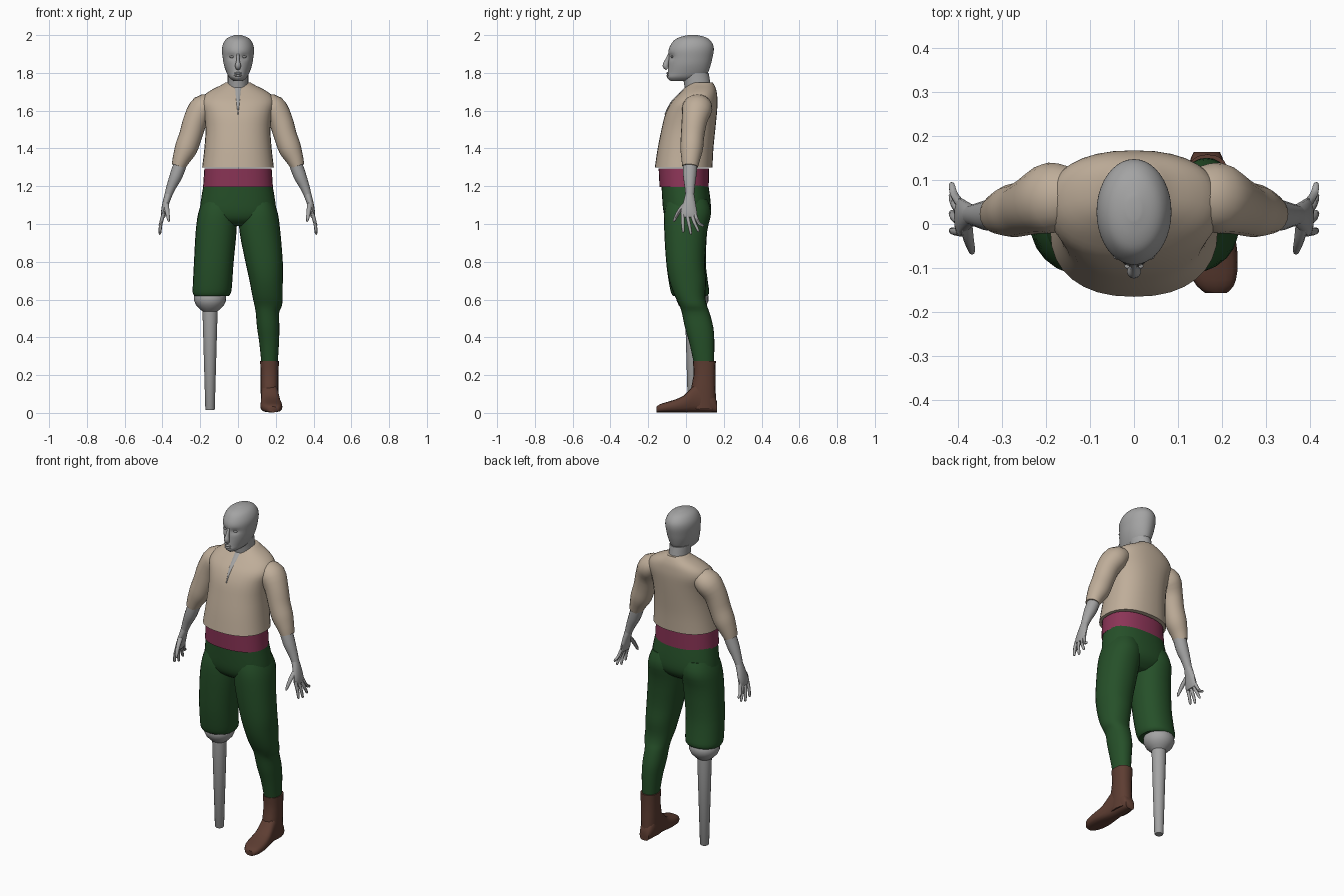
import bpy, bmesh, math
from mathutils import Vector

if "Cube" in bpy.data.objects:
    bpy.data.objects.remove(bpy.data.objects["Cube"], do_unlink=True)

X, Y, Z = Vector((1, 0, 0)), Vector((0, 1, 0)), Vector((0, 0, 1))


def material(name, red, green, blue):
    mat = bpy.data.materials.new(name)
    mat.use_nodes = True
    color = (red, green, blue, 1)
    mat.diffuse_color = color
    mat.node_tree.nodes["Principled BSDF"].inputs["Base Color"].default_value = color
    return mat


SKIN = material("bare grey", .37, .37, .37)
CLOTH = material("cream cloth", .52, .42, .32)
GREEN = material("dark green cloth", .019, .08, .022)
CRIMSON = material("crimson sash cloth", .26, .035, .095)
LEATHER = material("brown leather", .11, .047, .032)


def finish(name, bm, mat):
    """Turn a bmesh into a smooth shaded object that keeps its sharp edges."""
    bmesh.ops.recalc_face_normals(bm, faces=bm.faces)
    mesh = bpy.data.meshes.new(name)
    bm.to_mesh(mesh)
    bm.free()
    mesh.materials.append(mat)
    obj = bpy.data.objects.new(name, mesh)
    bpy.context.collection.objects.link(obj)
    bpy.ops.object.select_all(action='DESELECT')
    obj.select_set(True)
    bpy.context.view_layer.objects.active = obj
    bpy.ops.object.shade_smooth_by_angle(angle=math.radians(45))
    return obj


def smooth_rings(rings, steps):
    """Pass a smooth curve through the ring centres and radii."""
    rings = [Vector(r) for r in rings]
    result = []
    for i in range(len(rings) - 1):
        p, q = rings[i], rings[i + 1]
        before, after = rings[max(i - 1, 0)], rings[min(i + 2, len(rings) - 1)]
        for k in range(steps):
            t = k / steps
            slope_p, slope_q = (q - before) / 2, (after - p) / 2
            bend = slope_p * (t * (1 - t) ** 2) - slope_q * (t * t * (1 - t))
            result.append(p + (q - p) * (t * t * (3 - 2 * t)) + bend)
    return result + [rings[-1]]


def loft(name, rings, mat, axis=None, ref=Y, power=2, sides=20, steps=3):
    """Skin oval rings (x, y, z, radius, radius along ref); no axis follows the path."""
    rings = smooth_rings(rings, steps)
    bm = bmesh.new()
    loops = []
    for i, ring in enumerate(rings):
        center = Vector(ring[:3])
        ahead = Vector(rings[min(i + 1, len(rings) - 1)][:3])
        behind = Vector(rings[max(i - 1, 0)][:3])
        along = axis or (ahead - behind).normalized()
        up = (ref - along * ref.dot(along)).normalized()
        across = up.cross(along)
        loop = []
        for k in range(sides):
            angle = math.tau * k / sides
            c, s = math.cos(angle), math.sin(angle)
            u = math.copysign(abs(c) ** (2 / power), c) * ring[3]
            v = math.copysign(abs(s) ** (2 / power), s) * ring[4]
            loop.append(bm.verts.new(center + across * u + up * v))
        loops.append(loop)
    for low, high in zip(loops, loops[1:]):
        for k in range(sides):
            j = (k + 1) % sides
            bm.faces.new((low[k], low[j], high[j], high[k]))
    bm.faces.new(loops[0])
    bm.faces.new(loops[-1])
    return finish(name, bm, mat)


def slab(z, front, back, half, x=0):
    """Level ring given by its front and back y and its half width."""
    return (x, (front + back) / 2, z, half, (back - front) / 2)


def ball(name, center, size, mat):
    bm = bmesh.new()
    bmesh.ops.create_uvsphere(bm, u_segments=12, v_segments=8, radius=1)
    for v in bm.verts:
        v.co = Vector(center) + Vector([a * b for a, b in zip(v.co, size)])
    return finish(name, bm, mat)


# Head, with eye sockets pressed into the face
head = loft("head", [
    slab(1.756, -.08, .04, .022), slab(1.775, -.1, .09, .046),
    slab(1.8, -.097, .115, .06), slab(1.84, -.094, .13, .074),
    slab(1.88, -.092, .14, .081), slab(1.92, -.092, .147, .085),
    slab(1.95, -.08, .143, .08), slab(1.975, -.06, .125, .066),
    slab(1.99, -.03, .1, .046), slab(2, .01, .06, .015)],
    SKIN, axis=Z, sides=40, steps=4)
for v in head.data.vertices:
    if v.co.y < 0:
        off = ((abs(v.co.x) - .033) / .018) ** 2 + ((v.co.z - 1.885) / .014) ** 2
        v.co.y += .012 * math.exp(-off)
loft("neck", [slab(1.68, 0, .14, .06), slab(1.74, -.01, .13, .055),
              slab(1.8, -.02, .12, .055)], SKIN, axis=Z)
loft("nose", [(0, -.088, 1.9, .007, .006), (0, -.1, 1.865, .009, .012),
              (0, -.108, 1.838, .016, .016), (0, -.098, 1.822, .011, .01)],
     SKIN, sides=12)
for z in (1.798, 1.786):
    ball("lip", (0, -.096, z), (.022, .008, .006), SKIN)
for side in (1, -1):
    ball("eye", (side * .033, -.074, 1.885), (.014, .007, .006), SKIN)

# Shirt body, and the bare strip in its neck slit
front_edge = [(1.58, -.11), (1.64, -.08), (1.68, -.045), (1.71, -.015),
              (1.735, .01), (1.75, .03)]
back_edge = [.163, .167, .165, .16, .15, .14]
half_width = [.18, .195, .18, .14, .09, .065]
yoke = [slab(z, f, b, w) for (z, f), b, w in zip(front_edge, back_edge, half_width)]
loft("shirt", [slab(1.3, -.165, .14, .19), slab(1.4, -.15, .145, .178),
               slab(1.5, -.13, .155, .172)] + yoke, CLOTH, axis=Z, power=2.3, sides=32)
loft("neck_slit", [(0, y, z, .002 + (z - 1.58) * .1, .005) for z, y in front_edge],
     SKIN, axis=Z, sides=8)

# Waist sash
loft("sash", [slab(1.195, -.14, .12, .185), slab(1.295, -.145, .122, .178)],
     CRIMSON, axis=Z, power=2.3, sides=32, steps=1)

# Arms: sleeve, forearm, palm, fingers and thumb
fingers = [(-.018, -.015, .955), (.005, .025, .945), (.028, .064, .958), (.046, .088, .985)]
for side, label in ((1, "left"), (-1, "right")):
    def arm_part(name, rings, mat, **options):
        loft(label + "_" + name, [(side * x, *rest) for x, *rest in rings], mat, **options)

    arm_part("sleeve", [
        (.13, .065, 1.64, .05, .06), (.185, .06, 1.615, .07, .08),
        (.225, .045, 1.55, .064, .068), (.25, .035, 1.47, .061, .062),
        (.275, .03, 1.4, .06, .06), (.3, .025, 1.345, .047, .05),
        (.315, .022, 1.305, .037, .042)], CLOTH)
    arm_part("forearm", [
        (.29, .025, 1.36, .035, .04), (.326, .02, 1.26, .034, .036),
        (.352, .02, 1.2, .026, .028), (.37, .02, 1.15, .02, .023)], SKIN, sides=14)
    arm_part("palm", [
        (.367, .02, 1.16, .02, .023), (.382, .018, 1.11, .018, .034),
        (.393, .015, 1.06, .015, .044), (.397, .015, 1.035, .011, .038)], SKIN, sides=14)
    for start, end, tip in fingers:
        arm_part("finger", [
            (.394, start, 1.055, .01, .01), (.408, (start + end) / 2, 1.005, .009, .009),
            (.413, end, tip + .008, .007, .007), (.413, end, tip, .003, .003)],
            SKIN, sides=8)
    arm_part("thumb", [
        (.38, -.005, 1.105, .012, .014), (.375, -.035, 1.07, .011, .012),
        (.368, -.06, 1.025, .008, .008), (.366, -.066, 1.012, .003, .003)],
        SKIN, ref=X, sides=8)

# Breeches: hips, a short right leg and a full left leg
loft("hips", [slab(1.21, -.13, .118, .182), slab(1.12, -.125, .13, .197),
              slab(1.06, -.118, .13, .2), slab(1.02, -.1, .11, .17),
              slab(.99, -.06, .07, .1)], GREEN, axis=Z, power=2.3, sides=32)


def thigh(side):
    return [slab(1.13, -.1, .115, .085, side * .1), slab(1.06, -.115, .133, .102, side * .108),
            slab(.96, -.115, .112, .108, side * .116)]


loft("right_breeches_leg", thigh(-1) + [
    slab(.8, -.105, .105, .105, -.128), slab(.7, -.092, .115, .104, -.134),
    slab(.64, -.08, .123, .102, -.138), slab(.62, -.07, .112, .092, -.14)],
    GREEN, axis=Z, power=2.2, sides=24)
loft("left_breeches_leg", thigh(1) + [
    slab(.8, -.105, .1, .099, .138), slab(.7, -.088, .106, .088, .149),
    slab(.62, -.06, .102, .08, .156), slab(.57, -.035, .11, .073, .16),
    slab(.53, -.022, .125, .062, .156), slab(.45, -.005, .145, .059, .16),
    slab(.37, .018, .15, .052, .165), slab(.26, .042, .148, .043, .167)],
    GREEN, axis=Z, power=2.2, sides=24)

# Peg leg: rounded cup over a tapering post
peg_profile = [(.645, .07), (.62, .084), (.595, .085), (.57, .074), (.55, .055),
               (.538, .04), (.02, .025), (.015, .022)]
loft("peg_leg", [(-.148, .035, z, r, r) for z, r in peg_profile],
     SKIN, axis=Z, steps=1)

# Boot: upright shaft and flat-soled foot
loft("boot_shaft", [
    slab(.275, .036, .158, .05, .167), slab(.2, .04, .155, .047, .167),
    slab(.12, .025, .157, .047, .167), slab(.02, .02, .16, .044, .167)],
    LEATHER, axis=Z, power=2.4, sides=16, steps=2)
foot = [(.163, .03, .06, .165), (.13, .042, .12, .165), (.07, .046, .16, .167),
        (.03, .048, .132, .17), (-.01, .053, .09, .173), (-.06, .058, .067, .176),
        (-.11, .054, .052, .18), (-.14, .042, .042, .184), (-.156, .025, .03, .186)]
loft("boot_foot", [(x, y, height / 2 + .003, half, height / 2) for y, half, height, x in foot],
     LEATHER, axis=Y, ref=Z, power=2.8, sides=16, steps=2)
